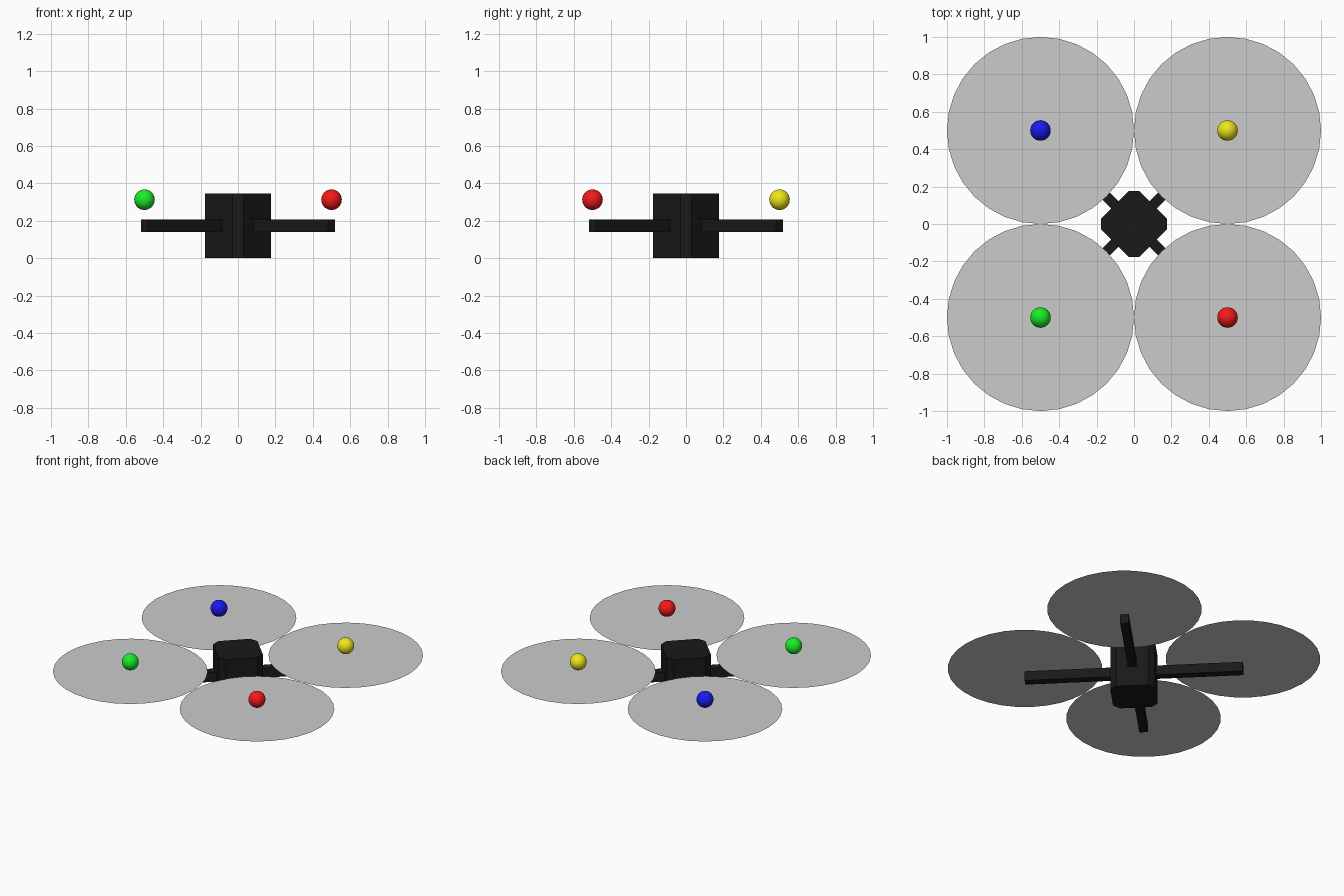
import bpy, bmesh
from math import radians, sqrt
from mathutils import Matrix

if "Cube" in bpy.data.objects:
    bpy.data.objects.remove(bpy.data.objects["Cube"])


def material(name, rgb):
    m = bpy.data.materials.new(name)
    m.diffuse_color = (*rgb, 1)
    m.use_nodes = True
    m.node_tree.nodes["Principled BSDF"].inputs["Base Color"].default_value = m.diffuse_color
    return m


def add(name, bm, loc, mat=None, turn=0):
    me = bpy.data.meshes.new(name)
    bm.to_mesh(me)
    bm.free()
    ob = bpy.data.objects.new(name, me)
    bpy.context.collection.objects.link(ob)
    ob.location = loc
    ob.rotation_euler.z = radians(turn)
    if mat:
        me.materials.append(mat)
    return ob


def box(sx, sy, sz, shift=0):
    bm = bmesh.new()
    bmesh.ops.create_cube(bm, size=1, matrix=Matrix.Translation((shift, 0, 0))
                          @ Matrix.Diagonal((sx, sy, sz, 1)))
    return bm


black = material("black", (0.01, 0.01, 0.01))

# Body: box turned 45 degrees with chamfered upright edges
body = box(0.29, 0.29, 0.345)
upright = [e for e in body.edges
           if abs(e.verts[0].co.z - e.verts[1].co.z) > 0.1]
bmesh.ops.bevel(body, geom=upright, offset=0.042, segments=1,
                affect='EDGES', profile=0.5)
add("body", body, (0, 0, 0.1725), black, 45)

# One arm, rotor disc and marker light per corner
corners = [
    ("front_right", 1, -1, -45, (0.9, 0.01, 0.01)),
    ("back_right", 1, 1, 45, (0.85, 0.8, 0.01)),
    ("back_left", -1, 1, 135, (0.01, 0.01, 0.85)),
    ("front_left", -1, -1, 225, (0.01, 0.85, 0.02)),
]
arm_length = sqrt(0.5)
for side, sx, sy, turn, rgb in corners:
    x, y = 0.5 * sx, 0.5 * sy

    # Arm
    add(side + "_arm", box(arm_length, 0.055, 0.068, arm_length / 2),
        (0, 0, 0.174), black, turn)

    # Rotor disc, a flat sheet
    bm = bmesh.new()
    bmesh.ops.create_circle(bm, cap_ends=True, segments=32, radius=0.5)
    add(side + "_rotor", bm, (x, y, 0.245))

    # Marker light
    bm = bmesh.new()
    bmesh.ops.create_uvsphere(bm, u_segments=32, v_segments=16, radius=0.055)
    for f in bm.faces:
        f.smooth = True
    add(side + "_light", bm, (x, y, 0.313), material(side + "_light", rgb))
